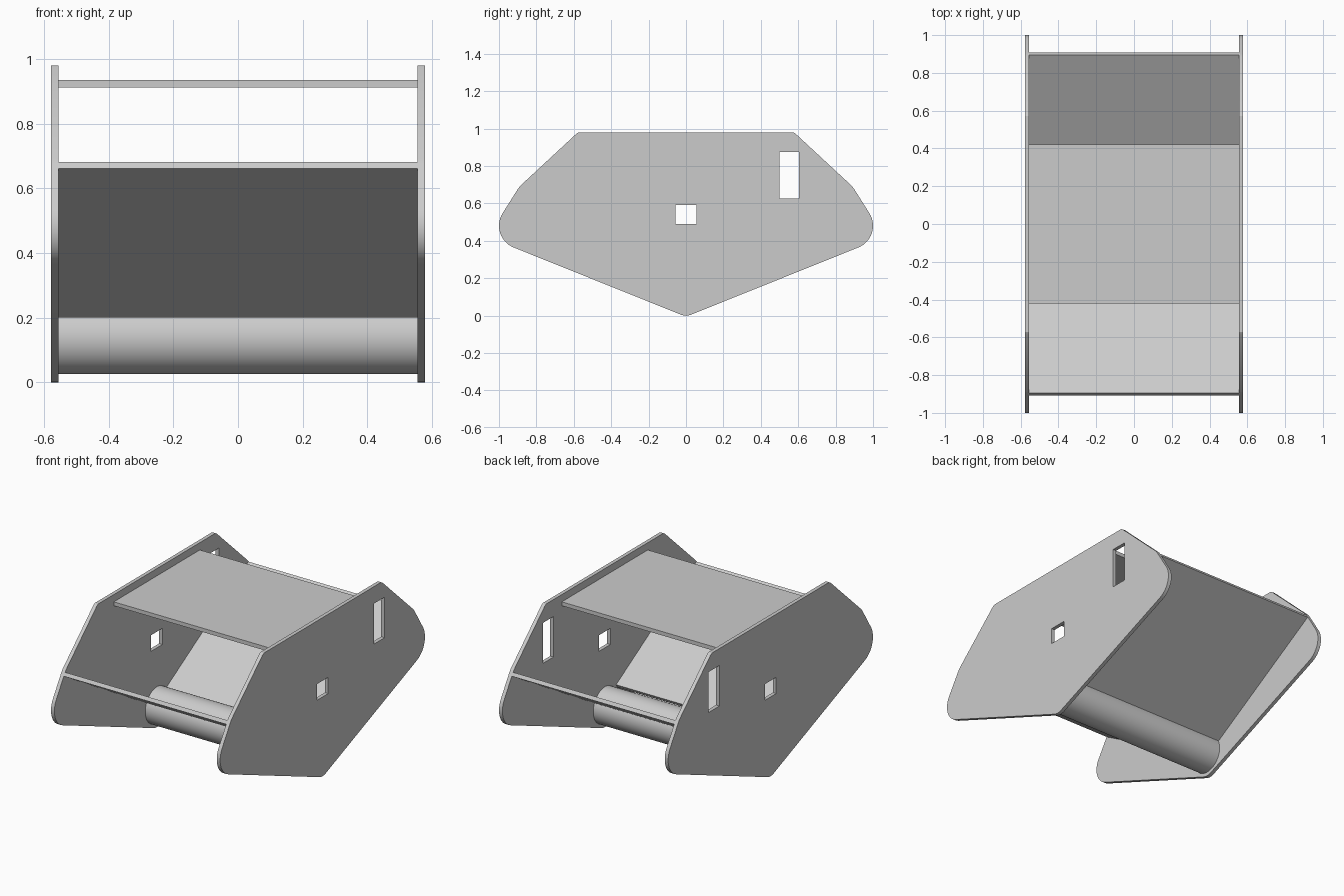
import bpy, bmesh
from math import sin, cos, pi, radians, hypot

if "Cube" in bpy.data.objects:
    bpy.data.objects.remove(bpy.data.objects["Cube"])


def arc(cy, cz, r, a0, a1, n):
    """Points of an arc in the y-z plane, angles in degrees."""
    return [(cy + r * cos(radians(a0 + (a1 - a0) * i / n)),
             cz + r * sin(radians(a0 + (a1 - a0) * i / n))) for i in range(n + 1)]


def extrude_x(name, loops, x, width):
    """Solid from y-z loops (outline, then holes), extruded along x."""
    cu = bpy.data.curves.new(name, 'CURVE')
    cu.dimensions = '2D'
    cu.fill_mode = 'BOTH'
    cu.extrude = width / 2
    for pts in loops:
        s = cu.splines.new('POLY')
        s.points.add(len(pts) - 1)
        for p, (y, z) in zip(s.points, pts):
            p.co = (y, z, 0, 1)
        s.use_cyclic_u = True
    ob = bpy.data.objects.new(name, cu)
    ob.location.x = x
    ob.rotation_euler = (pi / 2, 0, pi / 2)
    bpy.context.collection.objects.link(ob)
    bpy.ops.object.select_all(action='DESELECT')
    ob.select_set(True)
    bpy.context.view_layer.objects.active = ob
    bpy.ops.object.convert(target='MESH')
    ob = bpy.context.object
    ob.name = name
    bm = bmesh.new()
    bm.from_mesh(ob.data)
    bmesh.ops.remove_doubles(bm, verts=bm.verts, dist=1e-4)
    bmesh.ops.recalc_face_normals(bm, faces=bm.faces)
    bm.to_mesh(ob.data)
    bm.free()
    bpy.ops.object.shade_smooth_by_angle(angle=radians(20))
    return ob


def rect(y0, y1, z0, z1):
    return [(y0, z0), (y1, z0), (y1, z1), (y0, z1)]


# Side plates: half outline mirrored in y, with two rectangular windows
half = arc(0, 0.08, 0.08, -80, -68, 2) + arc(0.875, 0.48, 0.125, -68, 33, 14) \
    + [(0.9, 0.675), (0.888, 0.692), (0.585, 0.973), (0.572, 0.98)]
outline = [(0, 0)] + half + [(-y, z) for y, z in reversed(half)]
windows = [rect(-0.055, 0.055, 0.49, 0.59), rect(0.5, 0.605, 0.625, 0.875)]
for side, x in (("left", -0.5665), ("right", 0.5665)):
    extrude_x(side + "_side_plate", [outline] + windows, x, 0.023)

INNER = 1.11

# Top shelf
extrude_x("top_panel", [rect(-0.42, 0.42, 0.911, 0.935)], 0, INNER)


def sloped_panel(name, sign, low_y, low_z):
    """Board rising outwards from beside the roller."""
    hi_y, hi_z, t = 0.907, 0.661, 0.0235
    dy, dz = hi_y - low_y, hi_z - low_z
    d = hypot(dy, dz)
    ny, nz = -dz / d * t, dy / d * t
    pts = [(low_y, low_z), (hi_y, hi_z), (hi_y + ny, hi_z + nz), (low_y + ny, low_z + nz)]
    extrude_x(name, [[(sign * y, z) for y, z in pts]], 0, INNER)


# Sloped panels forming the V: the front one stops short of the roller
sloped_panel("front_sloped_panel", -1, 0.122, 0.2)
sloped_panel("back_sloped_panel", 1, 0.102, 0.188)

# Roller at the bottom of the V
bpy.ops.mesh.primitive_cylinder_add(vertices=64, radius=0.1125, depth=INNER,
                                    location=(0, 0, 0.1375), rotation=(0, pi / 2, 0))
bpy.context.object.name = "bottom_roller"
bpy.ops.object.shade_smooth_by_angle(angle=radians(30))
